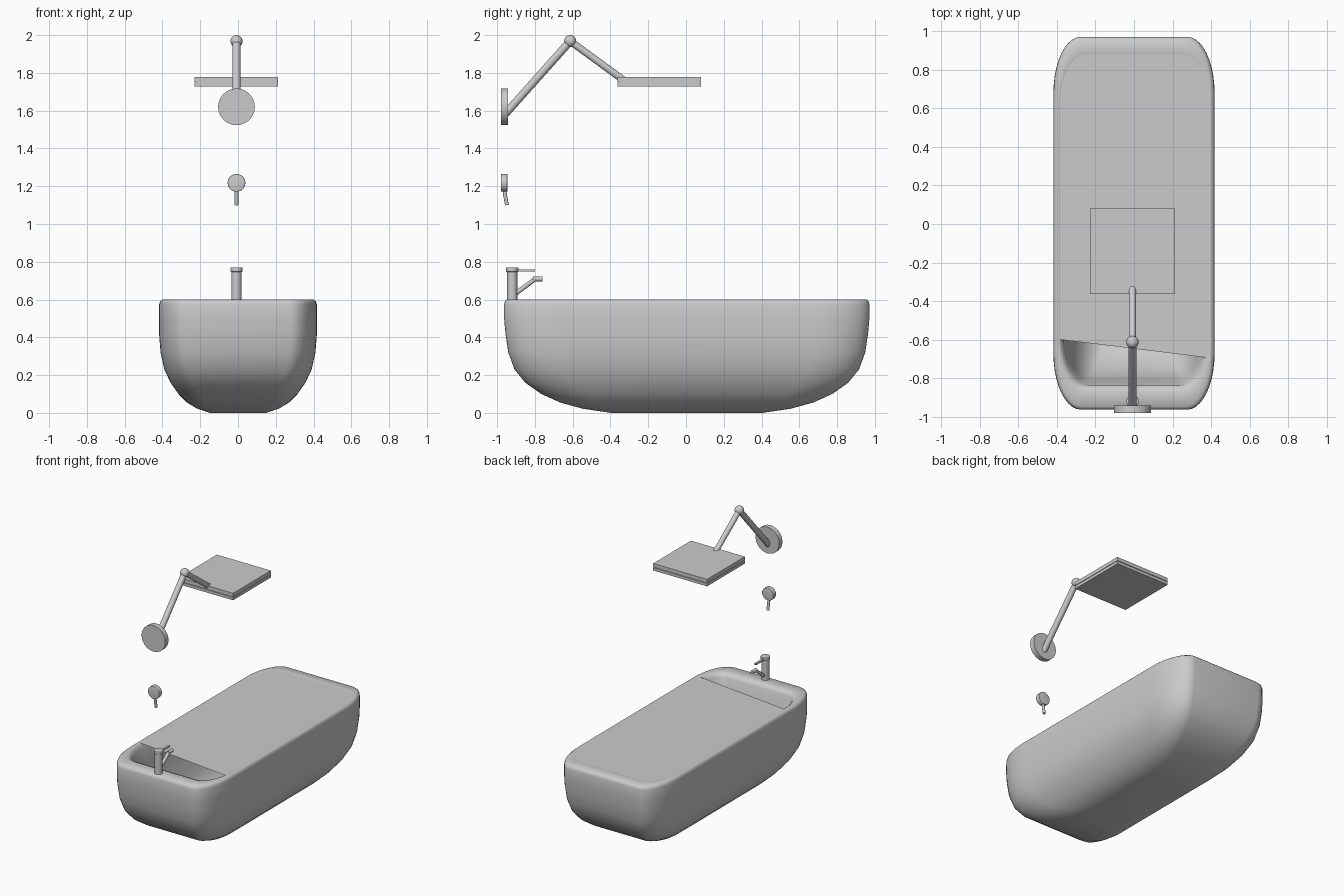
import bpy, bmesh, math
from mathutils import Vector

if "Cube" in bpy.data.objects:
    bpy.data.objects.remove(bpy.data.objects["Cube"])

CX = -0.008   # fittings axis
CY = 0.004    # tub centre


def finish(bm, name, angle=40):
    bmesh.ops.recalc_face_normals(bm, faces=bm.faces)
    me = bpy.data.meshes.new(name)
    bm.to_mesh(me)
    bm.free()
    ob = bpy.data.objects.new(name, me)
    bpy.context.collection.objects.link(ob)
    bpy.ops.object.select_all(action='DESELECT')
    ob.select_set(True)
    bpy.context.view_layer.objects.active = ob
    bpy.ops.object.shade_smooth_by_angle(angle=math.radians(angle))
    return ob


def ring(hx, hy, z, n=10):
    """Rounded rectangle with elliptical corners."""
    pts = []
    cx, cy = hx * 0.66, hy * 0.70
    for q, (sx, sy) in enumerate(((1, 1), (-1, 1), (-1, -1), (1, -1))):
        for i in range(n + 1):
            a = math.pi / 2 * (q + i / n)
            pts.append(Vector((sx * cx + (hx - cx) * math.cos(a),
                               CY + sy * cy + (hy - cy) * math.sin(a), z)))
    return pts


def rod(name, a, b, r, sides=32, bevel=0.0):
    a, b = Vector(a), Vector(b)
    d = b - a
    bm = bmesh.new()
    bmesh.ops.create_cone(bm, cap_ends=True, segments=sides, radius1=r, radius2=r, depth=d.length)
    if bevel:
        caps = [e for e in bm.edges if abs(e.verts[0].co.z - e.verts[1].co.z) < 1e-6]
        bmesh.ops.bevel(bm, geom=caps, offset=bevel, segments=3, profile=0.5, affect='EDGES')
    bmesh.ops.rotate(bm, verts=bm.verts, matrix=Vector((0, 0, 1)).rotation_difference(d).to_matrix())
    bmesh.ops.translate(bm, verts=bm.verts, vec=(a + b) / 2)
    return finish(bm, name)


def ball(name, c, r):
    bm = bmesh.new()
    bmesh.ops.create_uvsphere(bm, u_segments=24, v_segments=16, radius=r)
    bmesh.ops.translate(bm, verts=bm.verts, vec=c)
    return finish(bm, name)


def box(name, lo, hi):
    lo, hi = Vector(lo), Vector(hi)
    bm = bmesh.new()
    bmesh.ops.create_cube(bm, size=1)
    bmesh.ops.scale(bm, verts=bm.verts, vec=hi - lo)
    bmesh.ops.translate(bm, verts=bm.verts, vec=(lo + hi) / 2)
    return finish(bm, name)


# Tub: outer shell, rolled rim and inner basin lofted as one surface
sections = [
    (.15, .40, 0), (.215, .55, .022), (.27, .67, .055), (.315, .77, .10),
    (.357, .855, .16), (.39, .912, .23), (.41, .945, .32), (.418, .960, .42),
    (.418, .967, .50), (.417, .967, .575), (.413, .963, .59), (.402, .952, .60),
    (.385, .875, .60), (.378, .852, .592), (.365, .84, .57),
    (.345, .82, .45), (.30, .75, .20), (.22, .60, .09), (.13, .40, .06)]
bm = bmesh.new()
loops = [[bm.verts.new(p) for p in ring(*s)] for s in sections]
for la, lb in zip(loops, loops[1:]):
    k = len(la)
    for i in range(k):
        bm.faces.new((la[i], la[(i + 1) % k], lb[(i + 1) % k], lb[i]))
bm.faces.new(loops[0])
bm.faces.new(loops[-1])
finish(bm, "tub", 60)

# Flat cover, cut along a skewed line at the tap end
bm = bmesh.new()
bm.faces.new([bm.verts.new(p) for p in ring(.385, .875, .60)])
bmesh.ops.bisect_plane(bm, geom=bm.verts[:] + bm.edges[:] + bm.faces[:],
                       plane_co=(-.38, -.60, .6), plane_no=(.09, .73, 0), clear_inner=True)
cover = finish(bm, "tub_cover")
if cover.data.polygons[0].normal.z < 0:
    cover.data.flip_normals()

# Overhead shower: wall plate, two arms with a ball joint, square head
joint = (CX, -.613, 1.968)
rod("shower_wall_plate", (CX, -.98, 1.62), (CX, -.942, 1.62), .097, 48)
rod("shower_lower_arm", (CX, -.955, 1.585), joint, .021)
rod("shower_upper_arm", joint, (CX, -.335, 1.765), .019)
ball("shower_joint", joint, .032)
box("shower_head_top", (-.229, -.362, 1.752), (.213, .08, 1.779))
box("shower_head_core", (-.222, -.355, 1.745), (.206, .073, 1.76))
box("shower_head_bottom", (-.229, -.362, 1.727), (.213, .08, 1.748))

# Wall valve with a hanging lever
rod("valve_knob", (CX, -.98, 1.218), (CX, -.945, 1.218), .047, 32, .004)
rod("valve_lever_top", (CX, -.962, 1.19), (CX, -.958, 1.155), .010, 16)
rod("valve_lever_bottom", (CX, -.959, 1.16), (CX, -.948, 1.10), .010, 16)

# Tub tap: body, cap, handle and bent spout
rod("tap_body", (CX, -.92, .595), (CX, -.92, .75), .027)
rod("tap_cap", (CX, -.92, .747), (CX, -.92, .77), .032, 32, .003)
box("tap_handle", (CX - .008, -.90, .749), (CX + .008, -.80, .759))
rod("tap_spout", (CX, -.91, .626), (CX, -.80, .708), .012, 16)
rod("tap_spout_tip", (CX, -.81, .709), (CX, -.76, .709), .013, 16)
